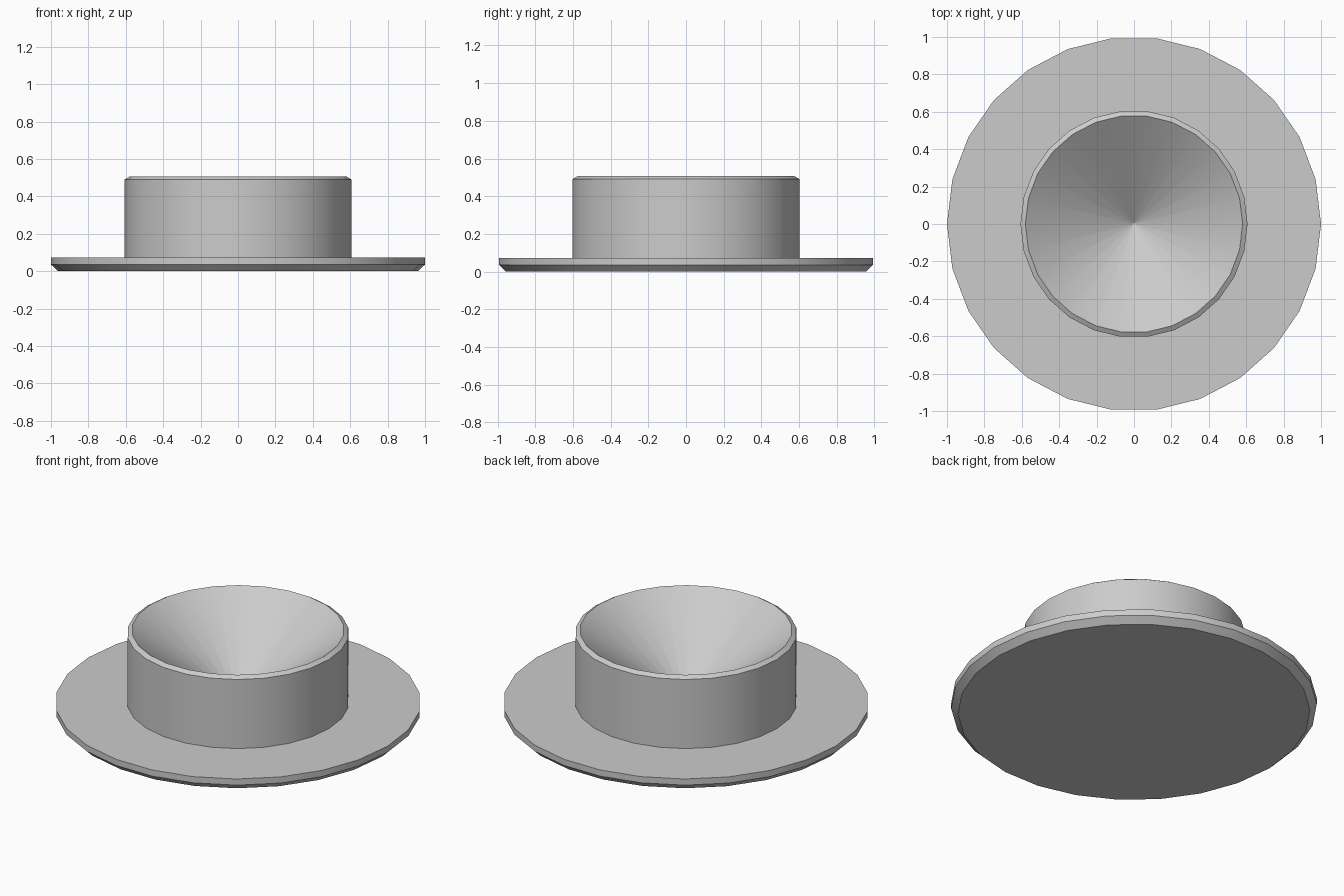
import bpy
import bmesh
from math import cos, sin, tau, radians

SIDES = 26

cube = bpy.data.objects.get("Cube")
if cube:
    bpy.data.objects.remove(cube, do_unlink=True)

grey = bpy.data.materials.new("light_grey")
grey.use_nodes = True
colour = (0.6, 0.6, 0.6, 1)
grey.diffuse_color = colour
grey.node_tree.nodes["Principled BSDF"].inputs["Base Color"].default_value = colour


def lathe(name, profile):
    """Turn a (radius, height) profile about z; zero radius makes a pole."""
    bm = bmesh.new()
    rings = []
    for r, z in profile:
        count = SIDES if r > 0 else 1
        rings.append([bm.verts.new((r * cos(tau * i / SIDES), r * sin(tau * i / SIDES), z))
                      for i in range(count)])
    for low, high in zip(rings, rings[1:]):
        for i in range(SIDES):
            j = (i + 1) % SIDES
            corners = [low[i % len(low)], low[j % len(low)],
                       high[j % len(high)], high[i % len(high)]]
            bm.faces.new(list(dict.fromkeys(corners)))
    # Flat caps close any profile end that is not a pole
    for ring in (rings[0], rings[-1]):
        if len(ring) > 1:
            bm.faces.new(ring)
    bmesh.ops.recalc_face_normals(bm, faces=bm.faces)
    mesh = bpy.data.meshes.new(name)
    bm.to_mesh(mesh)
    bm.free()
    mesh.materials.append(grey)
    obj = bpy.data.objects.new(name, mesh)
    bpy.context.collection.objects.link(obj)
    bpy.ops.object.select_all(action="DESELECT")
    obj.select_set(True)
    bpy.context.view_layer.objects.active = obj
    bpy.ops.object.shade_smooth_by_angle(angle=radians(25))
    return obj


# Wide flange, chamfered underneath
lathe("base_flange", [(0.963, 0), (1, 0.036), (1, 0.073)])

# Round collar with a bevelled lip and a conical hollow
lathe("funnel_collar", [(0.607, 0.06), (0.607, 0.49), (0.581, 0.506),
                        (0.01, 0.084), (0, 0.077)])
